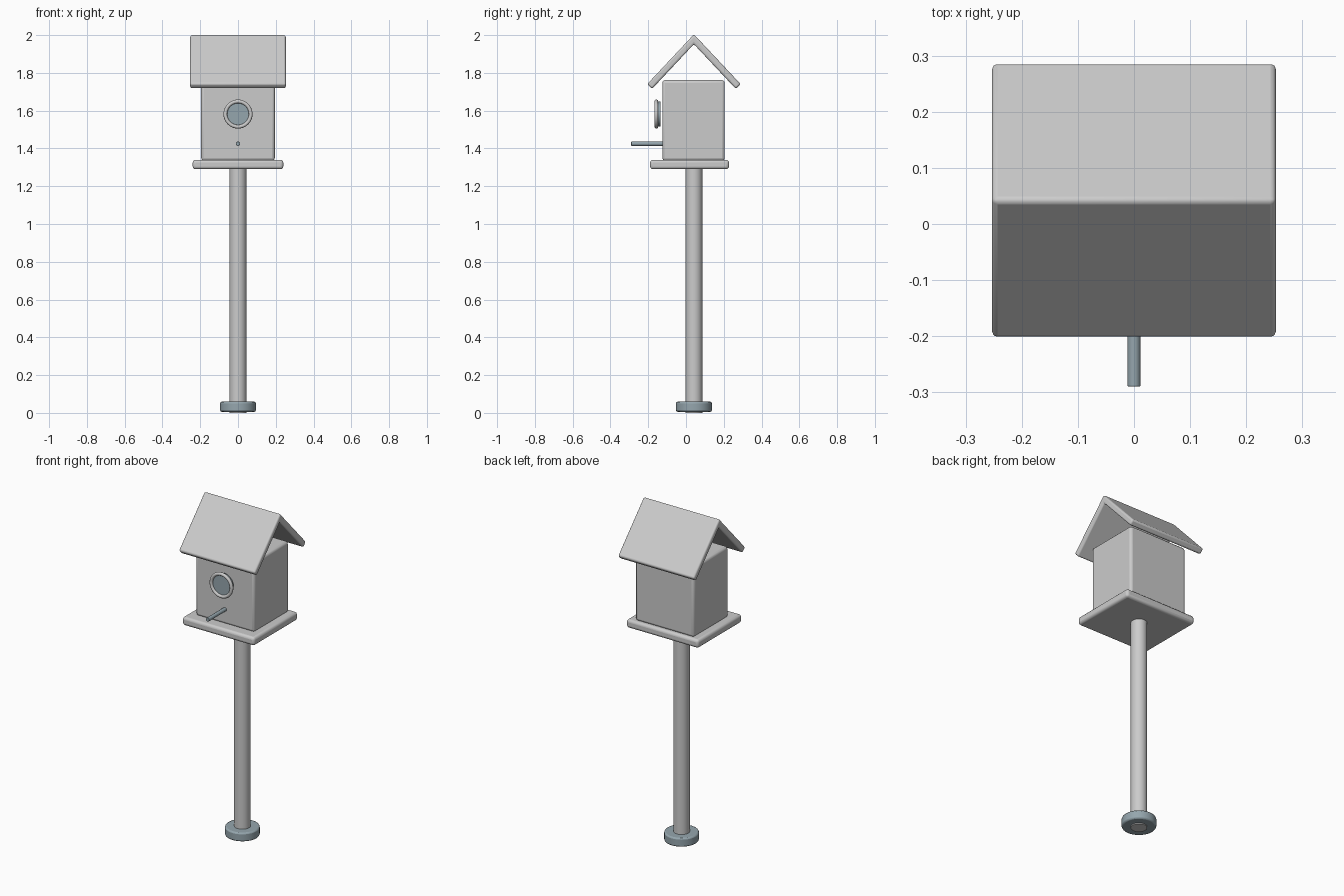
import bpy, bmesh, math

if "Cube" in bpy.data.objects:
    bpy.data.objects.remove(bpy.data.objects["Cube"])

CY = 0.042  # shared y centre of post, platform, house and roof

slate = bpy.data.materials.new("slate")
slate.diffuse_color = (0.30, 0.38, 0.42, 1)
slate.use_nodes = True
slate.node_tree.nodes["Principled BSDF"].inputs["Base Color"].default_value = slate.diffuse_color


def finish(ob, bevel=0, segments=3, mat=None):
    if bevel:
        m = ob.modifiers.new("soft_edges", 'BEVEL')
        m.width, m.segments = bevel, segments
        m.limit_method, m.angle_limit = 'ANGLE', math.radians(40)
    if mat:
        ob.data.materials.append(mat)
    bpy.ops.object.select_all(action='DESELECT')
    ob.select_set(True)
    bpy.context.view_layer.objects.active = ob
    bpy.ops.object.shade_smooth_by_angle(angle=math.radians(35))
    return ob


def box(name, lo, hi, bevel):
    centre = [(a + b) / 2 for a, b in zip(lo, hi)]
    bpy.ops.mesh.primitive_cube_add(size=1, location=centre)
    ob = bpy.context.object
    ob.name = name
    ob.scale = [b - a for a, b in zip(lo, hi)]
    bpy.ops.object.transform_apply(location=False, rotation=False, scale=True)
    return finish(ob, bevel)


def rod(name, radius, length, centre, along_y=False, bevel=0, mat=None, sides=32):
    rot = (math.pi / 2, 0, 0) if along_y else (0, 0, 0)
    bpy.ops.mesh.primitive_cylinder_add(vertices=sides, radius=radius, depth=length,
                                        location=centre, rotation=rot)
    ob = bpy.context.object
    ob.name = name
    return finish(ob, bevel, 2, mat)


# Foot and post
rod("foot", 0.095, 0.053, (0, CY, 0.0325), bevel=0.008, mat=slate)
rod("post", 0.045, 1.30, (0, CY, 0.65))

# Platform and house body
box("platform", (-0.24, -0.19, 1.29), (0.24, 0.228, 1.34), 0.015)
box("house_body", (-0.195, -0.125, 1.335), (0.195, 0.205, 1.762), 0.015)

# Entrance: dark disc with a raised ring in front
rod("entrance_hole", 0.066, 0.022, (0, -0.146, 1.582), True, mat=slate, sides=40)
bpy.ops.mesh.primitive_torus_add(major_radius=0.067, minor_radius=0.010,
                                 major_segments=40, minor_segments=12,
                                 location=(0, -0.157, 1.582),
                                 rotation=(math.pi / 2, 0, 0))
bpy.context.object.name = "entrance_ring"
finish(bpy.context.object)

# Perch
rod("perch", 0.0115, 0.18, (0, -0.20, 1.425), True, bevel=0.002, mat=slate, sides=16)

# Roof: V-shaped profile extruded along x
half = [(0.247, 1.741), (0.222, 1.715)]
profile = [(0, 2.004)] + half + [(0, 1.952)] + [(-y, z) for y, z in reversed(half)]
bm = bmesh.new()
face = bm.faces.new([bm.verts.new((-0.253, CY + y, z)) for y, z in profile])
ext = bmesh.ops.extrude_face_region(bm, geom=[face])
bmesh.ops.translate(bm, vec=(0.506, 0, 0),
                    verts=[v for v in ext["geom"] if isinstance(v, bmesh.types.BMVert)])
bmesh.ops.recalc_face_normals(bm, faces=bm.faces)
mesh = bpy.data.meshes.new("roof")
bm.to_mesh(mesh)
bm.free()
roof = bpy.data.objects.new("roof", mesh)
bpy.context.collection.objects.link(roof)
finish(roof, 0.010)
